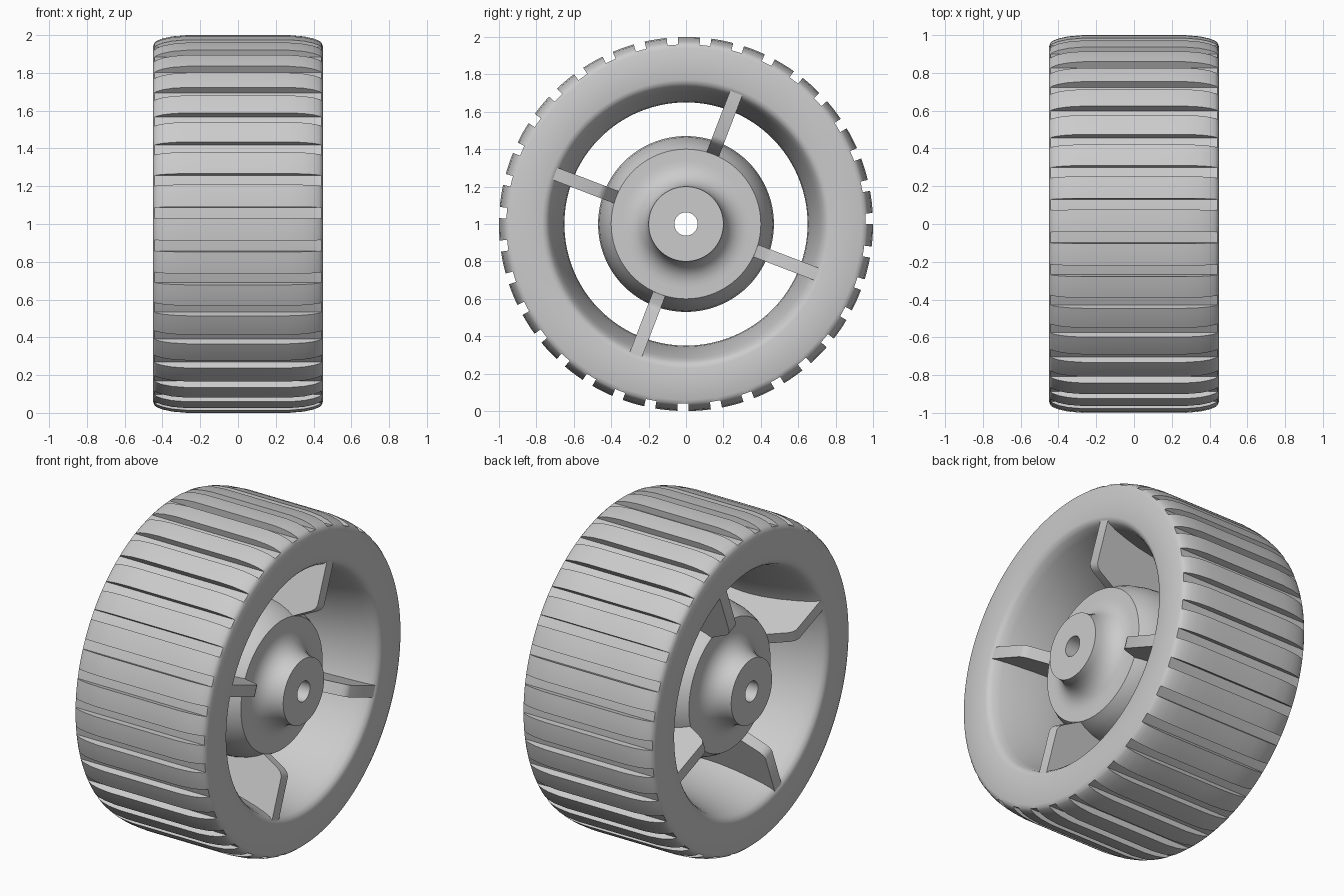
import bpy, bmesh, math
from mathutils import Matrix

cube = bpy.data.objects.get("Cube")
if cube:
    bpy.data.objects.remove(cube, do_unlink=True)

# Single grey material
grey = bpy.data.materials.new("light_grey")
grey.use_nodes = True
colour = (0.6, 0.6, 0.6, 1)
grey.diffuse_color = colour
grey.node_tree.nodes["Principled BSDF"].inputs["Base Color"].default_value = colour

TREADS = 35
PITCH = math.tau / TREADS
GROOVE_R = 0.96


def finish(name, bm):
    """Clean the mesh, stand it on the ground and shade it."""
    bmesh.ops.remove_doubles(bm, verts=bm.verts, dist=1e-5)
    bmesh.ops.dissolve_degenerate(bm, edges=bm.edges, dist=1e-6)
    bmesh.ops.recalc_face_normals(bm, faces=bm.faces)
    bmesh.ops.translate(bm, verts=bm.verts, vec=(0, 0, 1))
    mesh = bpy.data.meshes.new(name)
    bm.to_mesh(mesh)
    bm.free()
    mesh.materials.append(grey)
    obj = bpy.data.objects.new(name, mesh)
    bpy.context.collection.objects.link(obj)
    bpy.ops.object.select_all(action="DESELECT")
    obj.select_set(True)
    bpy.context.view_layer.objects.active = obj
    bpy.ops.object.shade_smooth_by_angle(angle=math.radians(32))
    return obj


def mirrored(half):
    """Mirror an (x, radius) profile that runs towards or from x = 0."""
    return half + [(-x, r) for x, r in reversed(half)]


def lathe(name, profile, columns):
    """Turn a closed profile about the x axis; columns are (angle, radius limit)."""
    bm = bmesh.new()
    rings = []
    for angle, limit in columns:
        c, s = math.cos(angle), math.sin(angle)
        rings.append([bm.verts.new((x, min(r, limit) * c, min(r, limit) * s))
                      for x, r in profile])
    n = len(profile)
    for a, b in zip(rings, rings[1:] + rings[:1]):
        for i in range(n):
            j = (i + 1) % n
            bm.faces.new((a[i], a[j], b[j], b[i]))
    return finish(name, bm)


# Tyre and rim: rounded shoulders outside, flared opening inside
outer = [(0.15, 1.0), (0.27, 1.0), (0.35, 0.993), (0.40, 0.982),
         (0.43, 0.97), (0.442, GROOVE_R), (0.45, 0.94)]
inner = [(0.45, 0.77), (0.444, 0.75), (0.425, 0.733), (0.38, 0.715), (0.30, 0.693),
         (0.20, 0.67), (0.10, 0.655), (0.03, 0.65)]
columns = []
start = math.radians(176.5) - PITCH / 6
for t in range(TREADS):
    base = start + t * PITCH
    # one third of each pitch is groove, the rest is tread
    columns += [(base + PITCH * k / 6, GROOVE_R) for k in range(3)]
    columns += [(base + PITCH * k / 6, 2.0) for k in range(2, 7)]
lathe("tyre_and_rim", mirrored(outer + inner)[:], columns)

# Hub: bored boss, concave fillet, flat shoulder and bulging outer wall
hub = [(0.45, 0.062), (0.45, 0.20), (0.41, 0.204), (0.37, 0.217), (0.335, 0.242),
       (0.312, 0.275), (0.302, 0.31), (0.30, 0.34), (0.30, 0.40), (0.26, 0.423),
       (0.20, 0.446), (0.12, 0.463), (0.04, 0.47)]
lathe("hub", mirrored(hub), [(math.tau * k / 96, 2.0) for k in range(96)])

# Spokes: four full-width webs with chamfered inner corners
web = mirrored([(0.28, 0.37), (0.29, 0.395), (0.41, 0.455), (0.432, 0.472),
                (0.444, 0.495), (0.444, 0.80)])
for k in range(4):
    bm = bmesh.new()
    face = bm.faces.new([bm.verts.new((x, r, -0.035)) for x, r in web])
    grown = bmesh.ops.extrude_face_region(bm, geom=[face])["geom"]
    bmesh.ops.translate(bm, vec=(0, 0, 0.07),
                        verts=[g for g in grown if isinstance(g, bmesh.types.BMVert)])
    turn = Matrix.Rotation(math.radians(69 + 90 * k), 3, "X")
    bmesh.ops.rotate(bm, verts=bm.verts, cent=(0, 0, 0), matrix=turn)
    finish(f"spoke_{k + 1}", bm)
